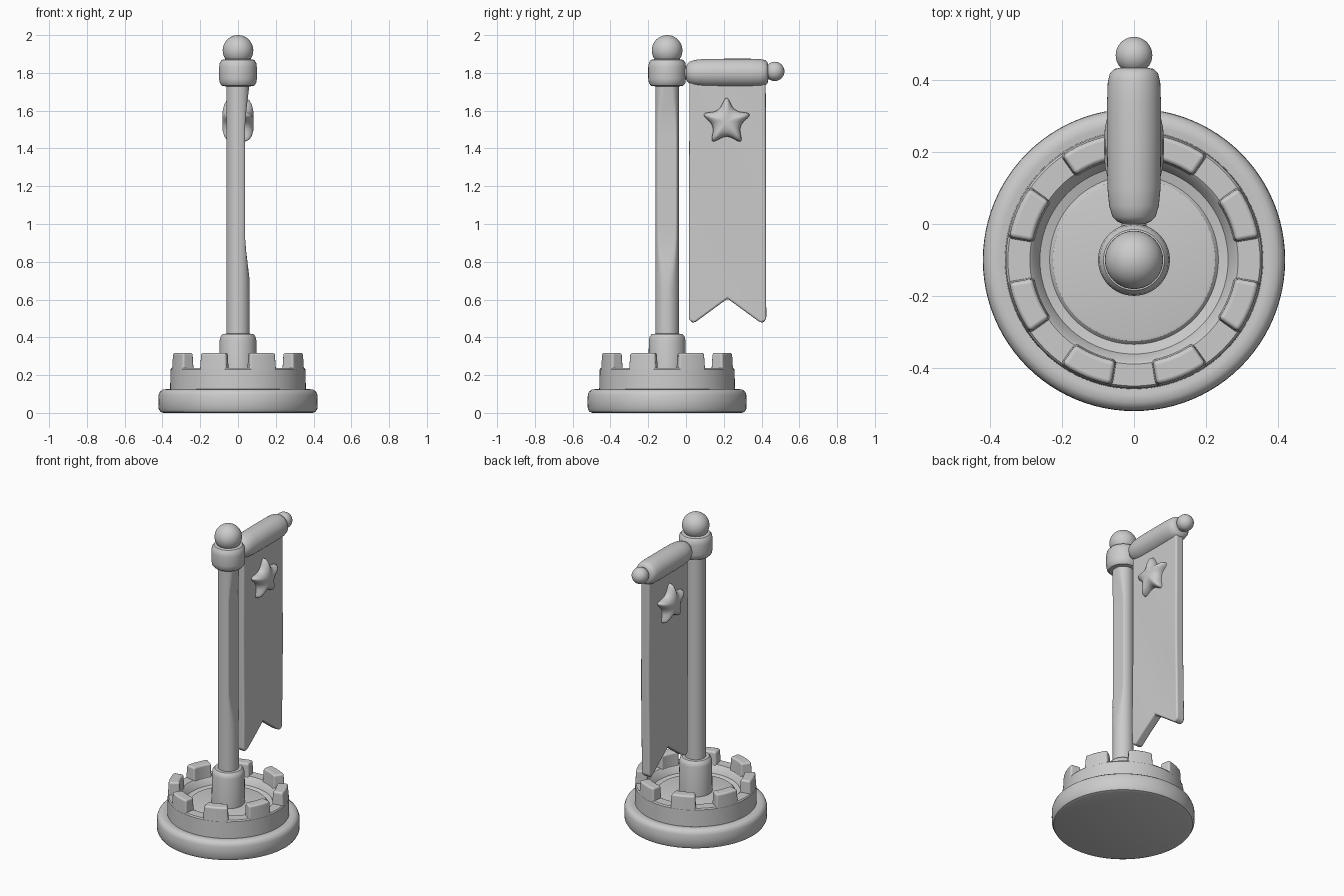
import bpy, bmesh, math
from mathutils import Matrix, Vector

if "Cube" in bpy.data.objects:
    bpy.data.objects.remove(bpy.data.objects["Cube"])

AXIS = Vector((0, -0.1, 0))          # centre line of base and pole
stone = bpy.data.materials.new("plain grey")
stone.diffuse_color = (0.6, 0.6, 0.6, 1)
stone.use_nodes = True
stone.node_tree.nodes["Principled BSDF"].inputs["Base Color"].default_value = stone.diffuse_color


def finish(bm, name, angle=35, bevel=0):
    bmesh.ops.remove_doubles(bm, verts=bm.verts, dist=1e-5)
    bmesh.ops.recalc_face_normals(bm, faces=bm.faces)
    me = bpy.data.meshes.new(name)
    bm.to_mesh(me)
    bm.free()
    ob = bpy.data.objects.new(name, me)
    bpy.context.collection.objects.link(ob)
    me.materials.append(stone)
    bpy.ops.object.select_all(action='DESELECT')
    ob.select_set(True)
    bpy.context.view_layer.objects.active = ob
    bpy.ops.object.shade_smooth_by_angle(angle=math.radians(angle))
    if bevel:
        m = ob.modifiers.new("soft edges", 'BEVEL')
        m.width, m.segments, m.limit_method = bevel, 3, 'ANGLE'
        m.angle_limit = math.radians(40)
        m.harden_normals = True
    return ob


def bridge(bm, a, b):
    n = len(a)
    for i in range(n):
        bm.faces.new((a[i], a[(i + 1) % n], b[(i + 1) % n], b[i]))


def lathe(name, profile, origin=AXIS, rot=Matrix(), seg=64, angle=40):
    """Revolve (radius, height) points; both ends are capped."""
    bm = bmesh.new()
    rings = []
    for r, h in profile:
        rings.append([bm.verts.new(rot @ Vector((
            r * math.cos(math.tau * i / seg), r * math.sin(math.tau * i / seg), h)) + origin)
            for i in range(seg)])
    for a, b in zip(rings, rings[1:]):
        bridge(bm, a, b)
    bm.faces.new(rings[0])
    bm.faces.new(rings[-1])
    return finish(bm, name, angle)


def ball(name, centre, r):
    bm = bmesh.new()
    bmesh.ops.create_uvsphere(bm, u_segments=40, v_segments=24, radius=r,
                              matrix=Matrix.Translation(centre))
    return finish(bm, name, 60)


# Round foot
lathe("base_disc", [(0.395, 0), (0.411, 0.006), (0.42, 0.022), (0.421, 0.06), (0.42, 0.095),
                    (0.413, 0.113), (0.398, 0.124), (0.375, 0.126), (0.35, 0.12)], seg=96)

# Ring wall with sunken floor
lathe("tower_wall", [(0.36, 0.10), (0.357, 0.23), (0.351, 0.238), (0.29, 0.238), (0.281, 0.23),
                     (0.262, 0.19), (0.235, 0.182), (0.226, 0.192), (0.218, 0.194)], seg=96, angle=30)

# Eight battlements
for k in range(8):
    mid = math.radians(22.5 + 45 * k)
    bm = bmesh.new()
    rings = []
    for j in range(7):
        t = j / 3 - 1
        ring = []
        for r, z, half in ((0.281, 0.2, 13), (0.358, 0.2, 13), (0.352, 0.318, 12), (0.287, 0.318, 12)):
            a = mid + math.radians(half) * t
            ring.append(bm.verts.new((r * math.cos(a), r * math.sin(a) + AXIS.y, z)))
        rings.append(ring)
    for a, b in zip(rings, rings[1:]):
        bridge(bm, a, b)
    bm.faces.new(rings[0])
    bm.faces.new(rings[-1])
    finish(bm, "battlement_%d" % (k + 1), bevel=0.012)

# Pole with socket, collar and ball finial
lathe("pole_socket", [(0.098, 0.17), (0.097, 0.385), (0.092, 0.405), (0.08, 0.418), (0.05, 0.42)])
pole = lathe("pole", [(0.062, 0.38 + 0.0675 * i) for i in range(21)], seg=48)
for v in pole.data.vertices:         # shallow dent along the upper right side
    f = min(1, max(0, (v.co.z - 0.7) / 0.2)) * min(1, max(0, (1.75 - v.co.z) / 0.2))
    v.co.x = min(v.co.x, 0.062 - 0.024 * f)
lathe("pole_collar", [(0.06, 1.728), (0.085, 1.732), (0.096, 1.745), (0.1, 1.77), (0.1, 1.83),
                      (0.096, 1.855), (0.085, 1.869), (0.06, 1.874)])
ball("pole_finial", AXIS + Vector((0, 0, 1.919)), 0.081)

# Crossbar, rolled cloth around it and end ball
along_y = Matrix.Rotation(-math.pi / 2, 4, 'X')
bar_at = Vector((0, 0, 1.8))
lathe("crossbar", [(0.035, -0.08), (0.035, 0.46)], bar_at, along_y, 32)
lathe("banner_roll", [(0.03, 0.0), (0.045, 0.006), (0.06, 0.02), (0.069, 0.05), (0.074, 0.1),
                      (0.075, 0.22), (0.075, 0.34), (0.073, 0.395), (0.067, 0.42),
                      (0.055, 0.432), (0.03, 0.436)], bar_at, along_y, 48, 60)
ball("crossbar_ball", (0, 0.47, 1.808), 0.051)


# Hanging banner with a swallow-tail end and a slight ripple
def tail(t):
    t = abs(t)
    return 0.605 - 0.15 * t if t < 0.86 else 0.476 + 1.0 * (t - 0.86) ** 2


bm = bmesh.new()
cols, rows = 28, 36
sides = []
for s in (-1, 1):
    grid = []
    for j in range(rows + 1):
        w = j / rows
        line = []
        for i in range(cols + 1):
            t = 2 * i / cols - 1
            z = 1.78 + (tail(t) - 1.78) * w
            x = s * 0.03 + 0.004 * math.sin(5 * z + 2 * t) * w
            line.append(bm.verts.new((x, 0.22 + t * (0.202 + 0.003 * w), z)))
        grid.append(line)
    for j in range(rows):
        for i in range(cols):
            bm.faces.new((grid[j][i], grid[j][i + 1], grid[j + 1][i + 1], grid[j + 1][i]))
    rim = (grid[0][:-1] + [g[-1] for g in grid[:-1]] + grid[-1][:0:-1]
           + [g[0] for g in grid[:0:-1]])
    sides.append(rim)
bridge(bm, *sides)
finish(bm, "banner", 40, bevel=0.012)

# Puffy star showing on both faces of the banner
pts = [Vector((math.sin(math.pi * i / 5), math.cos(math.pi * i / 5))) * (0.07 if i % 2 else 0.144)
       for i in range(10)]
for _ in range(3):                   # round the corners
    pts = [p for i, a in enumerate(pts) for b in [pts[(i + 1) % len(pts)]]
           for p in (a * 0.8 + b * 0.2, a * 0.2 + b * 0.8)]
bm = bmesh.new()
shape = [(0.15, 0.083), (0.45, 0.081), (0.72, 0.073), (0.9, 0.06), (0.98, 0.045), (1, 0.028)]
levels = [(k, -x) for k, x in shape] + [(k, x) for k, x in reversed(shape)]
rings = [[bm.verts.new((x, 0.215 + p.x * k, 1.541 + p.y * k)) for p in pts] for k, x in levels]
for a, b in zip(rings, rings[1:]):
    bridge(bm, a, b)
bm.faces.new(rings[0])
bm.faces.new(rings[-1])
finish(bm, "banner_star", 50)
